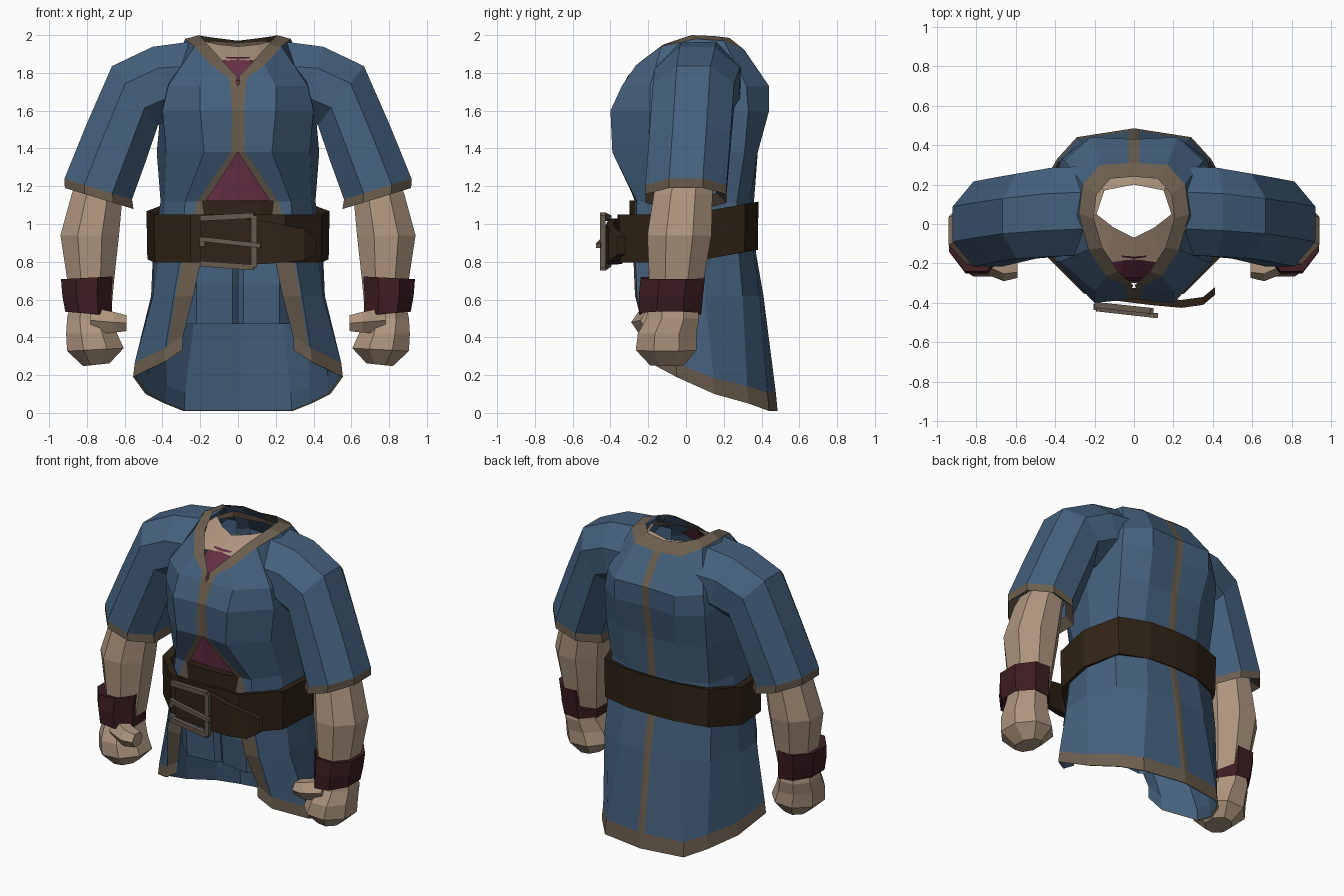
import bpy, bmesh, math
from mathutils import Vector, Matrix

if "Cube" in bpy.data.objects:
    bpy.data.objects.remove(bpy.data.objects["Cube"])

COL = dict(blue=(.058, .118, .205), trim=(.15, .112, .075), skin=(.42, .30, .21),
           leather=(.03, .017, .008), bracer=(.045, .012, .015), wine=(.135, .03, .06),
           metal=(.13, .1, .075))
MATS = {}
for k, c in COL.items():
    MATS[k] = bpy.data.materials.new(k)
    MATS[k].diffuse_color = (*c, 1)


def finish(name, bm, colours, mirror):
    me = bpy.data.meshes.new(name)
    bm.to_mesh(me)
    bm.free()
    ob = bpy.data.objects.new(name, me)
    bpy.context.collection.objects.link(ob)
    for c in colours:
        me.materials.append(MATS[c])
    if mirror:
        m = ob.modifiers.new("mirror", 'MIRROR')
        m.merge_threshold = .0005
    return ob


def skin_rows(name, rows, colours, closed=False, caps=(0, 0), pick=None, mirror=True):
    """Skin rows of points, listed bottom to top; pick(row, col) gives the material slot."""
    bm = bmesh.new()
    vs = [[bm.verts.new(p) for p in r] for r in rows]
    n = len(rows[0])
    for r in range(len(rows) - 1):
        for i in range(n if closed else n - 1):
            j = (i + 1) % n
            f = bm.faces.new((vs[r][i], vs[r][j], vs[r + 1][j], vs[r + 1][i]))
            f.material_index = pick(r, i) if pick else 0
    if caps[0]:
        bm.faces.new(vs[0][::-1])
    if caps[1]:
        bm.faces.new(vs[-1])
    return finish(name, bm, colours, mirror)


def ring(x, y, z, rx, ry, tilt=0, n=8):
    """Flat-sided ring, tilted about y."""
    t, k = math.radians(tilt), 1 / math.cos(math.pi / n)
    out = []
    for i in range(n):
        a = 2 * math.pi * (i + .5) / n
        u = rx * k * math.cos(a)
        out.append((x + u * math.cos(t), y + ry * k * math.sin(a), z + u * math.sin(t)))
    return out


def tube(name, specs, colours, caps=(0, 0), pick=None):
    return skin_rows(name, [ring(*s) for s in specs], colours, True, caps, pick)


def bars(name, segs, colour):
    bm = bmesh.new()
    for a, b, w, d in segs:
        a, b = Vector(a), Vector(b)
        ax = (b - a).normalized()
        side = ax.cross(Vector((0, 1, 0))).normalized()
        rot = Matrix((ax, side, side.cross(ax) * -1)).transposed().to_4x4()
        if rot.determinant() < 0:
            rot = Matrix((ax, side, ax.cross(side))).transposed().to_4x4()
        m = Matrix.Translation((a + b) / 2) @ rot @ Matrix.Diagonal(((b - a).length, w, d, 1))
        bmesh.ops.create_cube(bm, size=1, matrix=m)
    return finish(name, bm, [colour], False)


# tunic: half outline from front edge round to back centre
hem = [(.30, -.22, .33), (.39, -.2, .27), (.555, -.05, .19), (.49, .15, .1),
       (.39, .33, .05), (.29, .44, .01), (0, .485, .01)]
body = [  # height, trim share, outline
    (.62, .9, [(.24, -.27), (.34, -.26), (.45, -.1), (.46, .1), (.39, .3), (.22, .39), (0, .41)]),
    (.85, .9, [(.19, -.28), (.30, -.27), (.42, -.1), (.45, .1), (.38, .28), (.2, .36), (0, .37)]),
    (1.12, .4, [(.17, -.27), (.28, -.26), (.39, -.1), (.41, .08), (.36, .27), (.2, .34), (0, .36)]),
    (1.38, .2, [(0, -.37), (.18, -.39), (.38, -.2), (.43, .08), (.37, .31), (.2, .38), (0, .38)]),
    (1.6, .15, [(0, -.38), (.2, -.40), (.40, -.19), (.41, .05), (.37, .33), (.22, .44), (0, .42)]),
    (1.73, .2, [(0, -.335), (.2, -.34), (.37, -.19), (.38, .05), (.35, .32), (.22, .44), (0, .43)])]
collar_out = [(.01, -.325, 1.75), (.14, -.265, 1.84), (.23, -.13, 1.94), (.28, .05, 1.98),
              (.26, .2, 1.97), (.17, .3, 1.93), (0, .31, 1.92)]
collar_in = [(.004, -.31, 1.78), (.08, -.24, 1.86), (.16, -.12, 1.95), (.205, .03, 2),
             (.19, .15, 1.995), (.12, .23, 1.985), (0, .24, 1.97)]


def with_trim(pts, t):
    p = [Vector(q) for q in pts]
    g = p[6].lerp(p[5], .025 / p[5].x)
    return [p[0], p[0].lerp(p[1], t), *p[1:6], g, p[6]]


rows = [with_trim(hem, .85),
        with_trim([(x * .985, y * .98, z + .075 + .05 * max(0, y)) for x, y, z in hem], .85)]
rows += [with_trim([(x, y, z) for x, y in o], t) for z, t, o in body]
rows += [with_trim(collar_out, .3), with_trim(collar_in, .3)]
top = len(rows) - 2
skin_rows("tunic", rows, ["blue", "trim"],
          pick=lambda r, i: int(r == 0 or r == top or i in (0, 7)))

# plain lining inside the skirt
skin_rows("skirt_lining", [[(p.x * .98, p.y * .98, p.z + .003) for p in r[::-1]] for r in rows[:4]],
          ["blue"], pick=None)

# neck with open top, and the chest under the collar
neck_top = [(0, -.07, 1.94), (.1, -.02, 1.95), (.19, .05, 1.97), (.15, .17, 1.97), (0, .2, 1.96)]
neck_low = [(0, -.18, 1.87), (.14, -.2, 1.86), (.24, .03, 1.93), (.19, .22, 1.9), (0, .27, 1.89)]
skin_rows("neck", [neck_low, neck_top], ["skin"])

# undershirt showing at neck and waist
skin_rows("undershirt", [[(0, y, z), (w * .5, y + .005, z), (w, y + .03, z - d)] for z, y, w, d in
          [(1.05, -.235, .22, 0), (1.4, -.29, .13, 0), (1.76, -.275, .13, 0), (1.885, -.165, .12, .04)]],
          ["wine"])

# trousers front under the skirt
skin_rows("trousers", [[(0, -.17 + s, z), (.03, -.2 + s, z), (.22, -.22 + s, z), (.34, -.1, z), (.38, .04, z)]
          for z, s in [(.47, 0), (.68, -.02), (.9, 0)]], ["blue"])

# sleeves
tube("sleeve", [(.73, 0, 1.18, .14, .16, 17), (.735, 0, 1.135, .19, .215, 17),
                (.74, 0, 1.185, .187, .215, 17), (.645, .02, 1.43, .185, .215, 32),
                (.545, .04, 1.68, .198, .215, 52), (.40, .06, 1.745, .2, .225, 75),
                (.215, .07, 1.745, .225, .225, 90)],
     ["blue", "trim"], pick=lambda r, i: int(r < 2))

# forearms, bracers and fists
tube("forearm", [(.78, -.07, .55, .11, .13), (.78, -.05, .71, .125, .145), (.785, -.035, .94, .155, .17),
                 (.745, -.015, 1.16, .135, .155), (.72, 0, 1.25, .12, .14)], ["skin"])
tube("bracer", [(.79, -.08, .55, .1, .12, 5), (.79, -.085, .525, .125, .165, 5),
                (.80, -.08, .62, .13, .17, 0), (.80, -.07, .715, .137, .17, -3),
                (.79, -.06, .70, .11, .13, 0)], ["bracer"])
tube("fist", [(.75, -.1, .255, .07, .09, -6), (.755, -.105, .335, .15, .16, -3), (.775, -.1, .42, .135, .155),
              (.79, -.07, .5, .115, .14), (.785, -.07, .57, .105, .13)], ["skin"], caps=(1, 0))
tube("thumb", [(.59, -.215, .475, .042, .05, -90, 6), (.66, -.215, .48, .055, .065, -90, 6),
               (.78, -.15, .49, .07, .08, -90, 6)], ["skin"], caps=(1, 1))

# belt band, rising to the back
loop = [(0, -.36), (.25, -.35), (.44, -.16), (.48, .1), (.38, .31), (.18, .37), (0, .38)]


def belt_row(h, k):
    return [(x * k, y * k, .925 + .18 * max(0, y) + h) for x, y in loop]


skin_rows("belt", [belt_row(-.12, .92), belt_row(-.13, 1), belt_row(.125, 1.01), belt_row(.115, .9)],
          ["leather"])
skin_rows("inner_belt", [[(0, -.30, z), (.12, -.295, z), (.24, -.25, z)] for z in (.95, 1.125)]
          + [[(0, -.24, 1.12), (.12, -.24, 1.12), (.24, -.22, 1.12)]], ["leather"])

# loose belt end with rounded tip
tail = [(-.2, -.375, .12), (.08, -.41, .12), (.24, -.425, .1), (.35, -.41, .085), (.41, -.36, .045)]
skin_rows("belt_tail", [[(x, y + o, .91 - .06 * max(0, x) + s * h) for x, y, h in tail]
          for s, o in [(-1, .04), (-1, 0), (1, 0), (1, .04), (-1, .04)]], ["leather"], mirror=False)

# buckle frame and prong
c = [(-.2, -.41, 1.03), (.085, -.44, 1.045), (.085, -.44, .77), (-.2, -.41, .79)]
bars("buckle", [(c[0], c[1], .03, .03), (c[1], c[2], .03, .03), (c[2], c[3], .03, .03),
                ((-.19, -.42, .93), (-.19, -.42, .88), .03, .03),
                ((-.19, -.43, .92), (.12, -.465, .885), .025, .025)], "metal")

for m in bpy.data.materials:
    if m.users and not m.is_grease_pencil:
        m.use_nodes = True
        m.node_tree.nodes["Principled BSDF"].inputs["Base Color"].default_value = m.diffuse_color
